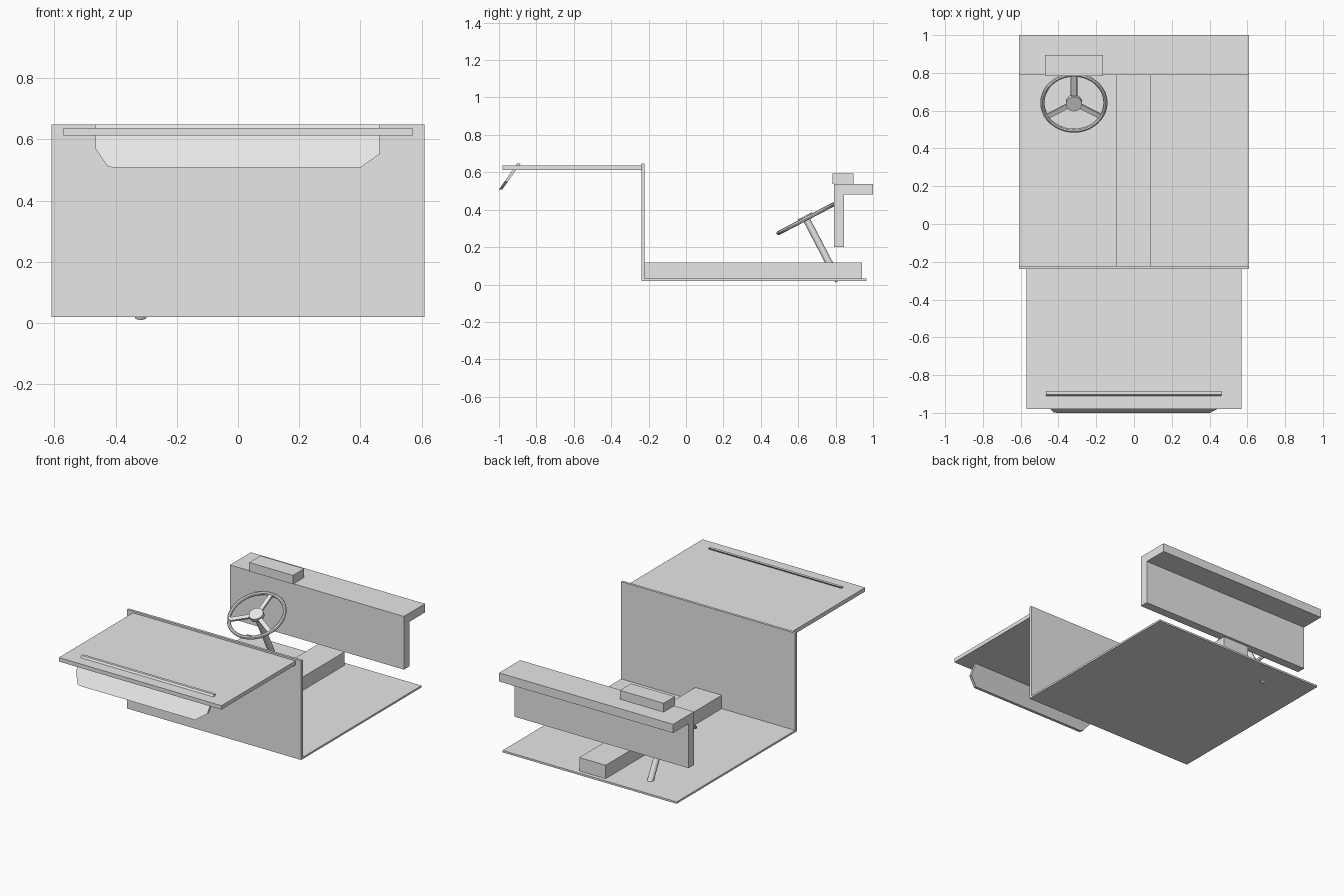
import bpy, bmesh, math
from mathutils import Matrix, Vector

if "Cube" in bpy.data.objects:
    bpy.data.objects.remove(bpy.data.objects["Cube"])

grey = bpy.data.materials.new("plain grey")
grey.diffuse_color = (0.8, 0.8, 0.8, 1)
grey.use_nodes = True
grey.node_tree.nodes["Principled BSDF"].inputs["Base Color"].default_value = grey.diffuse_color


def finish(name, bm, smooth=False):
    bmesh.ops.recalc_face_normals(bm, faces=bm.faces)
    me = bpy.data.meshes.new(name)
    bm.to_mesh(me)
    bm.free()
    me.materials.append(grey)
    ob = bpy.data.objects.new(name, me)
    bpy.context.collection.objects.link(ob)
    if smooth:
        bpy.ops.object.select_all(action='DESELECT')
        ob.select_set(True)
        bpy.context.view_layer.objects.active = ob
        bpy.ops.object.shade_smooth_by_angle(angle=math.radians(40))
    return ob


def prism(name, points, offset):
    """Extrude a flat outline along an offset vector."""
    bm = bmesh.new()
    face = bm.faces.new([bm.verts.new(p) for p in points])
    ext = bmesh.ops.extrude_face_region(bm, geom=[face], use_keep_orig=True)
    verts = [g for g in ext["geom"] if isinstance(g, bmesh.types.BMVert)]
    bmesh.ops.translate(bm, verts=verts, vec=offset)
    return finish(name, bm)


def box(name, x0, x1, y0, y1, z0, z1):
    return prism(name, [(x0, y0, z0), (x1, y0, z0), (x1, y1, z0), (x0, y1, z0)],
                 (0, 0, z1 - z0))


# Floor, bulkhead, tunnel and rear deck
box("floor", -0.61, 0.61, -0.238, 0.965, 0.02, 0.032)
box("bulkhead", -0.61, 0.61, -0.238, -0.222, 0.02, 0.648)
box("centre_tunnel", -0.095, 0.09, -0.222, 0.94, 0.03, 0.117)
box("deck", -0.57, 0.57, -0.98, -0.238, 0.612, 0.637)

# Sloping plate through the deck, with clipped lower corners
outline = [(-0.466, 0.648), (0.463, 0.648), (0.463, 0.552), (0.40, 0.508),
           (-0.41, 0.508), (-0.427, 0.513), (-0.466, 0.57)]
prism("sloping_plate",
      [(x, -1.0 + (z - 0.508) * 0.70, z) for x, z in outline], (0, 0.018, 0))

# Dashboard with overhanging shelf, and instrument box
dash = [(0.79, 0.20), (0.845, 0.20), (0.845, 0.482), (1.0, 0.482),
        (1.0, 0.537), (0.79, 0.537)]
prism("dashboard", [(-0.61, y, z) for y, z in dash], (1.22, 0, 0))
box("instrument_box", -0.47, -0.163, 0.783, 0.895, 0.537, 0.593)

# Steering wheel, built flat and then tilted into place
tilt = Matrix.Translation((-0.318, 0.642, 0.352)) @ Matrix.Rotation(math.radians(27.5), 4, 'X')


def cylinder(name, radius, z0, z1, sides):
    bm = bmesh.new()
    bmesh.ops.create_cone(bm, cap_ends=True, segments=sides, radius1=radius,
                          radius2=radius, depth=z1 - z0,
                          matrix=tilt @ Matrix.Translation((0, 0, (z0 + z1) / 2)))
    return finish(name, bm, True)


# Rim: a small circle revolved about the wheel axis
bm = bmesh.new()
ring = [bm.verts.new((0.167 + 0.011 * math.cos(a), 0, 0.011 * math.sin(a)))
        for a in (i * math.tau / 8 for i in range(8))]
edges = [bm.edges.new((ring[i], ring[(i + 1) % 8])) for i in range(8)]
bmesh.ops.spin(bm, geom=ring + edges, cent=(0, 0, 0), axis=(0, 0, 1),
               angle=math.tau, steps=40, use_merge=True)
bmesh.ops.remove_doubles(bm, verts=bm.verts, dist=1e-4)
bmesh.ops.transform(bm, matrix=tilt, verts=bm.verts)
finish("wheel_rim", bm, True)

# Three spokes
bm = bmesh.new()
for deg in (90, 210, 330):
    m = (tilt @ Matrix.Rotation(math.radians(deg), 4, 'Z')
         @ Matrix.Translation((0.095, 0, 0)) @ Matrix.Diagonal((0.14, 0.026, 0.012, 1)))
    bmesh.ops.create_cube(bm, size=1, matrix=m)
finish("wheel_spokes", bm)

cylinder("wheel_hub", 0.043, -0.01, 0.016, 24)
cylinder("steering_column", 0.019, -0.376, 0.0, 12)
